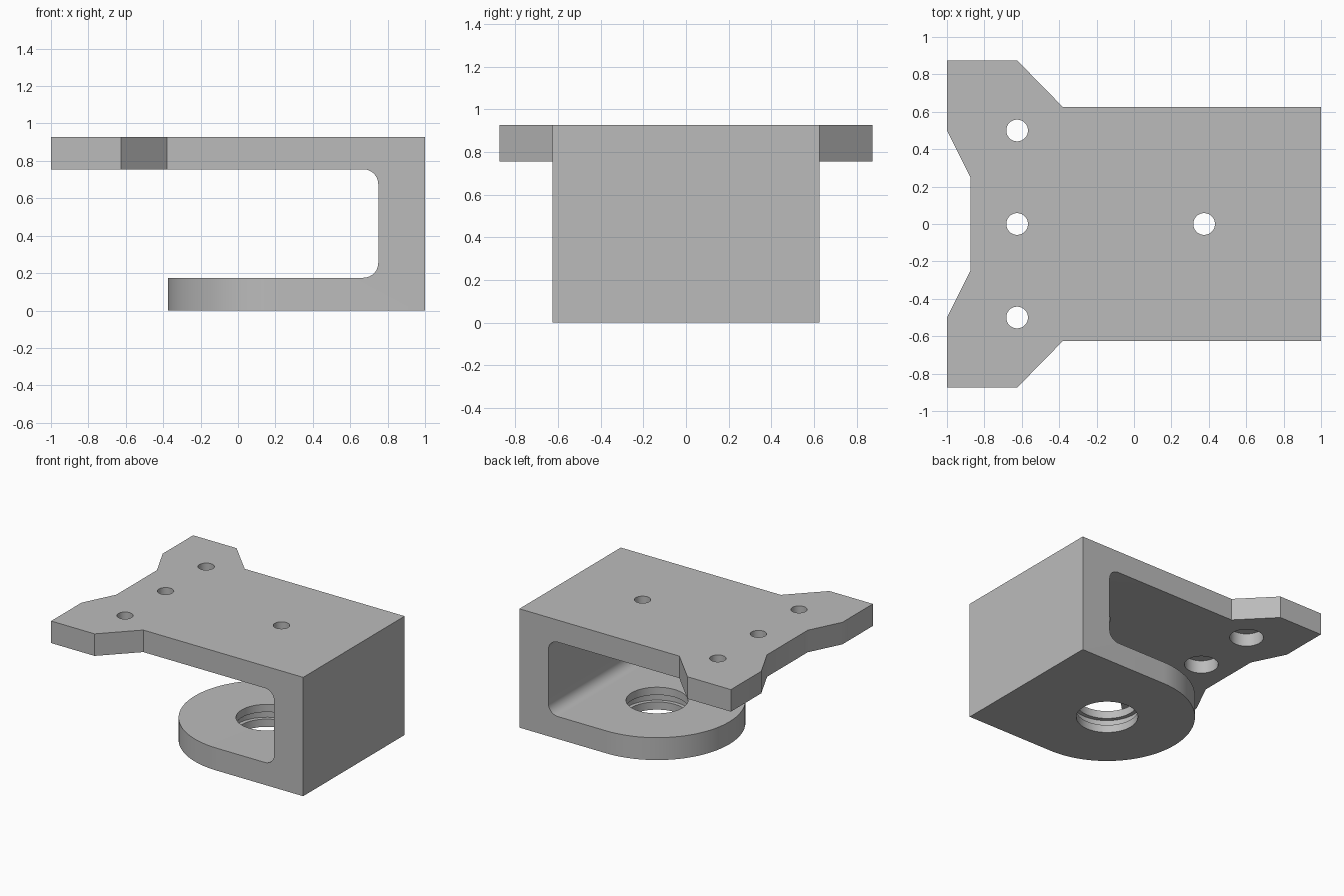
import bpy, bmesh
from math import sin, cos, pi, radians

cube = bpy.data.objects.get("Cube")
if cube:
    bpy.data.objects.remove(cube, do_unlink=True)

HALF = 0.625                              # half width of the body
FLOOR, CEIL, TOP = 0.175, 0.755, 0.927    # heights of the plates


def add_object(name, bm):
    bmesh.ops.recalc_face_normals(bm, faces=bm.faces[:])
    mesh = bpy.data.meshes.new(name)
    bm.to_mesh(mesh)
    bm.free()
    obj = bpy.data.objects.new(name, mesh)
    bpy.context.collection.objects.link(obj)
    return obj


def prism(name, points, vector):
    """Extrude a closed outline along a vector."""
    bm = bmesh.new()
    face = bm.faces.new([bm.verts.new(p) for p in points])
    new = bmesh.ops.extrude_face_region(bm, geom=[face])["geom"]
    moved = [v for v in new if isinstance(v, bmesh.types.BMVert)]
    bmesh.ops.translate(bm, verts=moved, vec=vector)
    return add_object(name, bm)


def turned(name, profile, x, y, sides=48):
    """Solid of revolution from (radius, height) pairs, closed at both ends."""
    bm = bmesh.new()
    angles = [2 * pi * i / sides for i in range(sides)]
    rings = [[bm.verts.new((x + r * cos(a), y + r * sin(a), z)) for a in angles]
             for r, z in profile]
    for low, high in zip(rings, rings[1:]):
        for i in range(sides):
            j = (i + 1) % sides
            bm.faces.new((low[i], low[j], high[j], high[i]))
    bm.faces.new(rings[0])
    bm.faces.new(rings[-1])
    return add_object(name, bm)


def combine(target, tool, operation):
    """Apply a boolean and discard the tool."""
    mod = target.modifiers.new("boolean", "BOOLEAN")
    mod.operation = operation
    mod.solver = "EXACT"
    mod.object = tool
    bpy.context.view_layer.objects.active = target
    bpy.ops.object.modifier_apply(modifier=mod.name)
    bpy.data.objects.remove(tool, do_unlink=True)


def arc(cx, cy, r, start, end, steps):
    return [(cx + r * cos(start + (end - start) * i / steps),
             cy + r * sin(start + (end - start) * i / steps))
            for i in range(steps + 1)]


# C-shaped side profile with rounded inner corners
R = 0.08
side = [(-1, TOP), (-1, CEIL)]
side += arc(0.75 - R, CEIL - R, R, pi / 2, 0, 10)
side += arc(0.75 - R, FLOOR + R, R, 0, -pi / 2, 10)
side += [(-1, FLOOR), (-1, 0), (1, 0), (1, TOP)]
bracket = prism("bracket", [(x, -1, z) for x, z in side], (0, 2, 0))

# Plan outline of the upper plate with its flared, notched end
half = [(1, HALF), (-0.38, HALF), (-0.625, 0.875), (-1, 0.875),
        (-1, 0.5), (-0.875, 0.25)]
upper = half + [(x, -y) for x, y in reversed(half)]
mask = prism("upper_outline", [(x, y, 0.46) for x, y in upper], (0, 0, 1))

# Plan outline of the lower plate with its round end
lower = [(1, HALF)] + arc(0.25, 0, HALF, pi / 2, 3 * pi / 2, 48) + [(1, -HALF)]
lower_mask = prism("lower_outline", [(x, y, -0.2) for x, y in lower], (0, 0, 0.66))
combine(mask, lower_mask, "UNION")
combine(bracket, mask, "INTERSECT")

# Screw holes, counterbored from beneath the upper plate
bore = [(0.12, CEIL - 0.1), (0.12, CEIL + 0.1), (0.058, CEIL + 0.1), (0.058, TOP + 0.1)]
for x, y in [(-0.625, 0.5), (-0.625, 0), (-0.625, -0.5), (0.375, 0)]:
    combine(bracket, turned("screw_hole", bore, x, y), "DIFFERENCE")

# Large bore with an inner groove in the lower plate
grooved = [(0.219, -0.1), (0.219, 0.06), (0.25, 0.06),
           (0.25, 0.115), (0.219, 0.115), (0.219, 0.3)]
combine(bracket, turned("grooved_bore", grooved, 0.25, 0, 64), "DIFFERENCE")

# Remove leftover seams on flat faces
bm = bmesh.new()
bm.from_mesh(bracket.data)
bmesh.ops.remove_doubles(bm, verts=bm.verts[:], dist=1e-5)
bmesh.ops.dissolve_limit(bm, angle_limit=radians(0.5),
                         verts=bm.verts[:], edges=bm.edges[:])
bm.to_mesh(bracket.data)
bm.free()

# Plain grey finish
grey = bpy.data.materials.new("plain_grey")
grey.use_nodes = True
colour = (0.5, 0.5, 0.5, 1)
grey.diffuse_color = colour
grey.node_tree.nodes["Principled BSDF"].inputs["Base Color"].default_value = colour
bracket.data.materials.clear()
bracket.data.materials.append(grey)

bpy.ops.object.select_all(action="DESELECT")
bracket.select_set(True)
bpy.context.view_layer.objects.active = bracket
bpy.ops.object.shade_smooth_by_angle(angle=radians(30))
